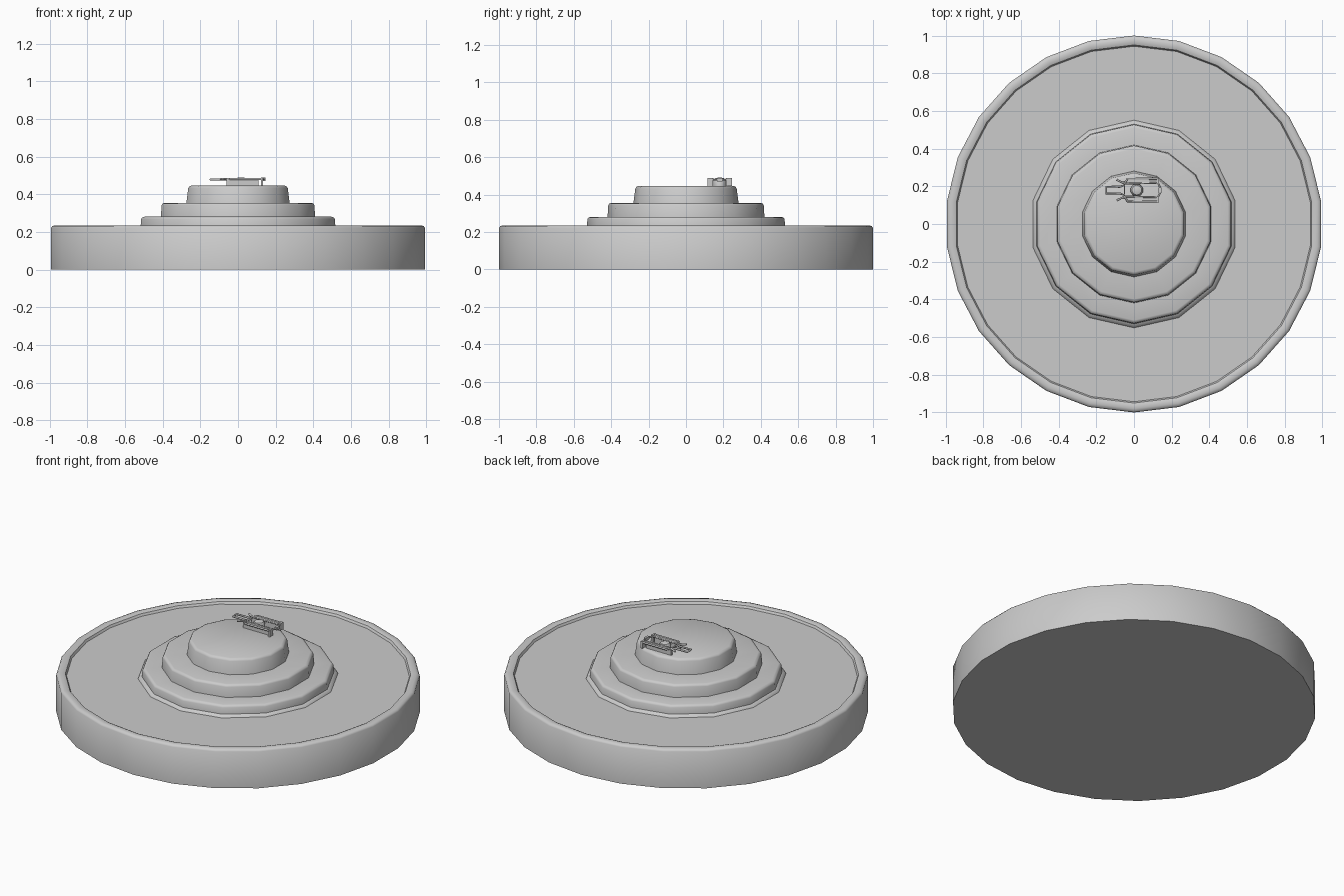
import bpy, bmesh, math

if "Cube" in bpy.data.objects:
    bpy.data.objects.remove(bpy.data.objects["Cube"])


def finish(obj, angle=40):
    bpy.ops.object.select_all(action='DESELECT')
    obj.select_set(True)
    bpy.context.view_layer.objects.active = obj
    bpy.ops.object.shade_smooth_by_angle(angle=math.radians(angle))


def lathe(name, profile, sides, center=(0, 0), angle=40):
    """Revolve (radius, z) points, with a corner on the y axis; close both ends."""
    bm = bmesh.new()
    rings = []
    for r, z in profile:
        rings.append([bm.verts.new((center[0] + r * math.sin(2 * math.pi * i / sides),
                                    center[1] + r * math.cos(2 * math.pi * i / sides), z))
                      for i in range(sides)])
    for a, b in zip(rings, rings[1:]):
        for i in range(sides):
            j = (i + 1) % sides
            bm.faces.new((a[i], a[j], b[j], b[i]))
    bm.faces.new(rings[0])
    bm.faces.new(rings[-1])
    bmesh.ops.recalc_face_normals(bm, faces=bm.faces)
    mesh = bpy.data.meshes.new(name)
    bm.to_mesh(mesh)
    bm.free()
    obj = bpy.data.objects.new(name, mesh)
    bpy.context.collection.objects.link(obj)
    finish(obj, angle)
    return obj


def wire(name, pts, z, radius, cyclic=False):
    curve = bpy.data.curves.new(name, 'CURVE')
    curve.dimensions = '3D'
    curve.bevel_depth = radius
    curve.bevel_resolution = 1
    curve.use_fill_caps = True
    s = curve.splines.new('POLY')
    s.points.add(len(pts) - 1)
    for p, (x, y) in zip(s.points, pts):
        p.co = (x, y, z, 1)
    s.use_cyclic_u = cyclic
    obj = bpy.data.objects.new(name, curve)
    bpy.context.collection.objects.link(obj)
    return obj


def box(name, loc, size):
    bpy.ops.mesh.primitive_cube_add(size=1, location=loc)
    obj = bpy.context.object
    obj.name = name
    obj.scale = size
    return obj


# Wide body with a slightly raised rounded rim and a recessed top plate
lathe("body", [(1, 0), (1, 0.222), (0.993, 0.231), (0.98, 0.235),
               (0.963, 0.235), (0.95, 0.23), (0.943, 0.217)], 26)

# Stepped pressure plate
lathe("lower_step", [(0.553, 0.21), (0.55, 0.221), (0.53, 0.23), (0.527, 0.268),
                     (0.522, 0.277), (0.51, 0.281), (0.40, 0.281)], 14, angle=60)
lathe("middle_step", [(0.42, 0.27), (0.416, 0.342), (0.411, 0.351),
                      (0.398, 0.355), (0.25, 0.355)], 14, angle=60)
lathe("top_cap", [(0.283, 0.34), (0.271, 0.432), (0.266, 0.441),
                  (0.254, 0.446)], 14, angle=60)

# Fuse clip: stud, hairpin loop, side brackets
CY = 0.18
lathe("clip_stud", [(0.034, 0.44), (0.034, 0.474), (0.026, 0.486), (0.012, 0.490)],
      10, (0.015, CY))
wire("clip_loop", [(-0.147, CY - 0.018), (-0.147, CY + 0.018), (-0.075, CY + 0.018),
                   (-0.05, CY + 0.026), (-0.05, CY - 0.026), (-0.075, CY - 0.018)],
     0.479, 0.006, True)
for side, label in ((1, "back"), (-1, "front")):
    wire("clip_arm_" + label,
         [(-0.092, CY + side * 0.055), (-0.05, CY + side * 0.034),
          (-0.035, CY + side * 0.060), (0.126, CY + side * 0.060)], 0.481, 0.006)
    wire("clip_inner_arm_" + label,
         [(-0.05, CY + side * 0.034), (0.12, CY + side * 0.038)], 0.481, 0.005)
    box("clip_bracket_" + label, (0.045, CY + side * 0.05, 0.479), (0.16, 0.024, 0.006))
    box("clip_foot_" + label, (0.025, CY + side * 0.042, 0.459), (0.17, 0.012, 0.038))
    box("clip_end_" + label, (0.127, CY + side * 0.05, 0.467), (0.012, 0.03, 0.042))

# Crossbar at the closed end of the clip
box("clip_crossbar", (0.138, CY, 0.479), (0.014, 0.03, 0.018))
wire("clip_bridge", [(0.126, CY - 0.04), (0.138, CY - 0.015), (0.138, CY + 0.015),
                     (0.126, CY + 0.04)], 0.479, 0.005)
